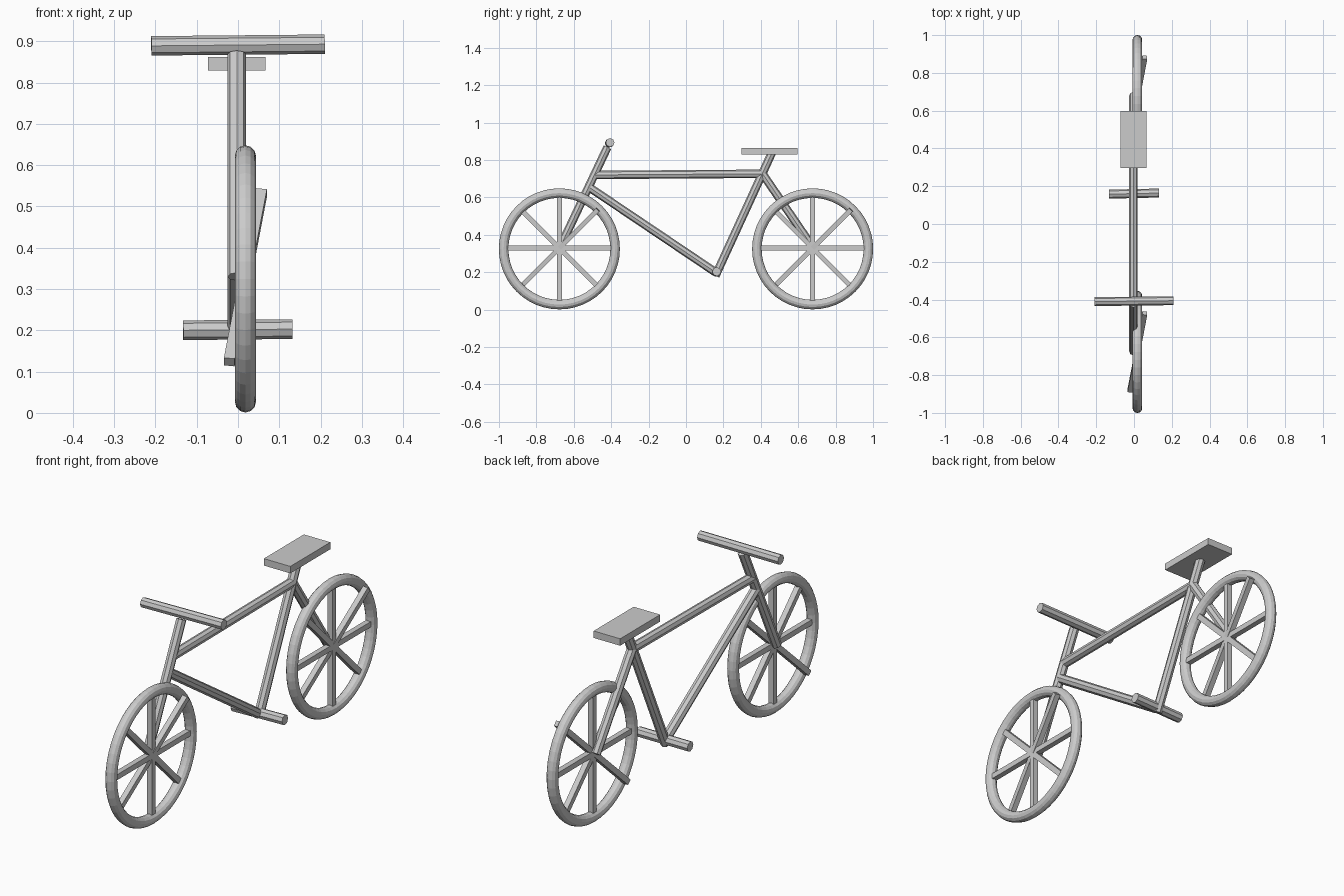
import bpy, bmesh, math
from mathutils import Matrix, Vector

if "Cube" in bpy.data.objects:
    bpy.data.objects.remove(bpy.data.objects["Cube"])

grey = bpy.data.materials.new("plain grey")
grey.diffuse_color = (0.6, 0.6, 0.6, 1)
grey.use_nodes = True
grey.node_tree.nodes["Principled BSDF"].inputs["Base Color"].default_value = grey.diffuse_color


def finish(name, bm):
    bmesh.ops.recalc_face_normals(bm, faces=bm.faces)
    mesh = bpy.data.meshes.new(name)
    bm.to_mesh(mesh)
    bm.free()
    mesh.materials.append(grey)
    obj = bpy.data.objects.new(name, mesh)
    bpy.context.collection.objects.link(obj)
    return obj


def frame(a, b):
    """Matrix at the middle of a-b with local z along the segment."""
    z = (b - a).normalized()
    ref = Vector((0, 1, 0)) if abs(z.x) > 0.7 else Vector((1, 0, 0))
    y = z.cross(ref).normalized()
    x = y.cross(z)
    m = Matrix((x, y, z)).transposed().to_4x4()
    return Matrix.Translation((a + b) / 2) @ m


def tube(name, a, b, r=0.0225):
    a, b = Vector(a), Vector(b)
    bm = bmesh.new()
    bmesh.ops.create_cone(bm, cap_ends=True, segments=8, radius1=r, radius2=r,
                          depth=(b - a).length, matrix=frame(a, b))
    finish(name, bm)


def wheel(name, y):
    c = Vector((0.018, y, 0.3245))
    # rim
    bpy.ops.mesh.primitive_torus_add(
        location=c, rotation=(0, math.pi / 2, 0), major_segments=48,
        minor_segments=12, major_radius=0.298, minor_radius=0.0255)
    rim = bpy.context.object
    rim.name = name + "_rim"
    rim.data.materials.append(grey)
    # four full-width bars; the rising diagonal leans out of the wheel plane
    c = c + Vector((0, 0, 0.004))
    bm = bmesh.new()
    for i in range(4):
        ang = i * math.pi / 4
        d = Vector((0.135 if i == 1 else 0, math.cos(ang), math.sin(ang)))
        d = d.normalized() * 0.293
        m = frame(c - d, c + d) @ Matrix.Diagonal((0.026, 0.026, 0.586, 1))
        bmesh.ops.create_cube(bm, size=1, matrix=m)
    finish(name + "_spokes", bm)


wheel("front_wheel", -0.677)
wheel("rear_wheel", 0.677)

# frame tubes, all in one upright plane
X = -0.003
for name, (y1, z1), (y2, z2) in (
        ("front_fork", (-0.675, 0.33), (-0.42, 0.868)),
        ("top_tube", (-0.487, 0.72), (0.41, 0.726)),
        ("down_tube", (-0.515, 0.652), (0.157, 0.2)),
        ("seat_tube", (0.157, 0.18), (0.46, 0.84)),
        ("rear_stay", (0.41, 0.725), (0.68, 0.33))):
    tube(name, (X, y1, z1), (X, y2, z2))

# handlebar and pedal axle
tube("handlebar", (-0.21, -0.411, 0.889), (0.21, -0.406, 0.893), 0.0235)
tube("pedal_axle", (-0.133, 0.158, 0.2), (0.132, 0.164, 0.203), 0.0238)

# seat
bm = bmesh.new()
bmesh.ops.create_cube(bm, size=1, matrix=Matrix.Translation((X, 0.447, 0.846))
                      @ Matrix.Diagonal((0.139, 0.3, 0.033, 1)))
finish("seat", bm)
